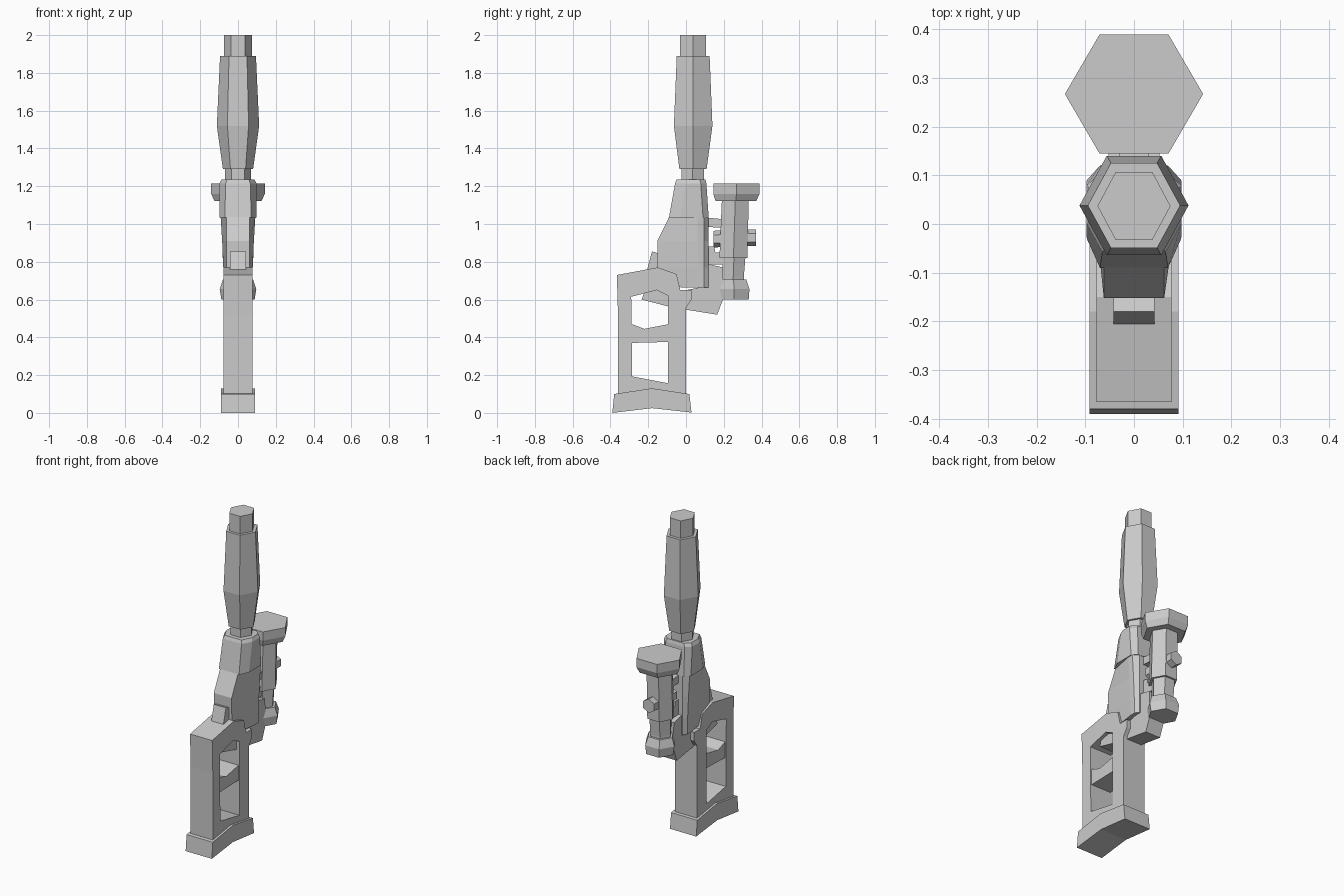
import bpy, bmesh, math

if "Cube" in bpy.data.objects:
    bpy.data.objects.remove(bpy.data.objects["Cube"])


def make(name, bm):
    bmesh.ops.recalc_face_normals(bm, faces=bm.faces)
    me = bpy.data.meshes.new(name)
    bm.to_mesh(me)
    bm.free()
    ob = bpy.data.objects.new(name, me)
    bpy.context.collection.objects.link(ob)
    return ob


def loft(name, rings):
    """Join matching rings of points and cap both ends."""
    bm = bmesh.new()
    loops = [[bm.verts.new(p) for p in r] for r in rings]
    n = len(loops[0])
    for a, b in zip(loops, loops[1:]):
        for i in range(n):
            j = (i + 1) % n
            bm.faces.new((a[i], a[j], b[j], b[i]))
    bm.faces.new(loops[0])
    bm.faces.new(loops[-1])
    return make(name, bm)


def slab(name, profile, half):
    """Side profile in (y, z) extruded to both sides of x = 0."""
    return loft(name, [[(x, y, z) for y, z in profile] for x in (-half, half)])


def hex_tube(name, sections):
    """Six-sided upright tube; each section is z, centre y, half x, half y."""
    rings = []
    for z, cy, rx, ry in sections:
        angles = [math.radians(60 * i) for i in range(6)]
        rings.append([(rx * math.cos(a), cy + ry * math.sin(a) / math.sin(math.pi / 3), z)
                      for a in angles])
    return loft(name, rings)


# Barrel, handguard and muzzle
hex_tube("barrel_neck", [(1.2, .035, .068, .06), (1.31, .035, .068, .06)])
hex_tube("handguard", [(1.29, .037, .08, .072), (1.52, .038, .112, .102), (1.89, .038, .095, .087)])
hex_tube("muzzle", [(1.87, .037, .075, .07), (2.0, .037, .075, .07)])

# Receiver: chamfered collar above a wedge-shaped body
def collar_ring(z, front, back, narrow, wide):
    right = [(narrow, front), (wide, front + .06), (wide, back - .03), (narrow, back)]
    return [(x, y, z) for x, y in right] + [(-x, y, z) for x, y in reversed(right)]

loft("receiver_collar", [collar_ring(1.035, -.09, .12, .07, .097),
                         collar_ring(1.215, -.058, .108, .065, .098),
                         collar_ring(1.235, -.05, .103, .058, .088)])

def body_ring(z, front, wide):
    right = [(.062, front), (wide, .06), (wide, .095), (.06, .118)]
    return [(x, y, z) for x, y in right] + [(-x, y, z) for x, y in reversed(right)]

loft("receiver_body", [body_ring(.665, -.03, .075), body_ring(.77, -.15, .078),
                       body_ring(.91, -.152, .084), body_ring(1.04, -.088, .092)])
slab("front_lever", [(-.205, .76), (-.18, .855), (-.13, .84), (-.13, .74)], .042)

# Stock frame with one opening
stock = slab("stock", [(-.36, .09), (-.36, .52), (-.366, .73), (-.15, .77), (-.05, .735),
                       (-.03, .65), (.03, .652), (.03, .6), (0, .555), (0, .09)], .077)
opening = slab("stock_opening_cutter", [(-.285, .193), (-.29, .615), (-.155, .65),
                                       (-.095, .62), (-.095, .157)], .3)
opening.hide_render = True
opening.hide_set(True)
cut = stock.modifiers.new("opening", "BOOLEAN")
cut.object = opening
cut.operation = "DIFFERENCE"
cut.solver = "EXACT"
slab("stock_crossbar", [(-.3, .37), (-.3, .475), (-.22, .445), (-.08, .472), (-.08, .376)], .07)
slab("stock_upper_bar", [(-.235, .6), (-.22, .64), (-.155, .66), (-.08, .65), (-.08, .56)], .055)
slab("butt_pad", [(-.39, 0), (-.38, .1), (-.18, .13), (.018, .1), (.029, .002), (-.18, .025)], .091)

# Rear block below the receiver
slab("rear_block", [(-.01, .548), (.165, .52), (.2, .61), (.195, .77), (.11, .79),
                    (.1, .67), (.0, .65)], .052)

# Sight with bell, tube, eyepiece, turret and mounts
hex_tube("sight_bell", [(1.122, .264, .125, .108), (1.16, .267, .142, .122), (1.215, .267, .142, .122)])
hex_tube("sight_tube", [(.82, .251, .083, .074), (1.13, .261, .083, .071)])
hex_tube("sight_rear_tube", [(.69, .25, .066, .056), (.72, .25, .066, .056), (.83, .254, .07, .061)])
hex_tube("sight_eyepiece", [(.6, .254, .088, .078), (.655, .254, .097, .082), (.705, .252, .08, .067)])
loft("sight_turret", [[(.044 * math.sin(math.radians(60 * i)), y,
                        zc + .044 * math.cos(math.radians(60 * i))) for i in range(6)]
                      for y, zc in ((.145, .92), (.37, .928))])
slab("sight_mount_upper", [(.1, .985), (.1, 1.035), (.2, 1.025), (.2, .98)], .03)
slab("sight_mount_lower", [(.1, .785), (.1, .88), (.15, .88), (.155, .85), (.21, .85), (.21, .785)], .03)
